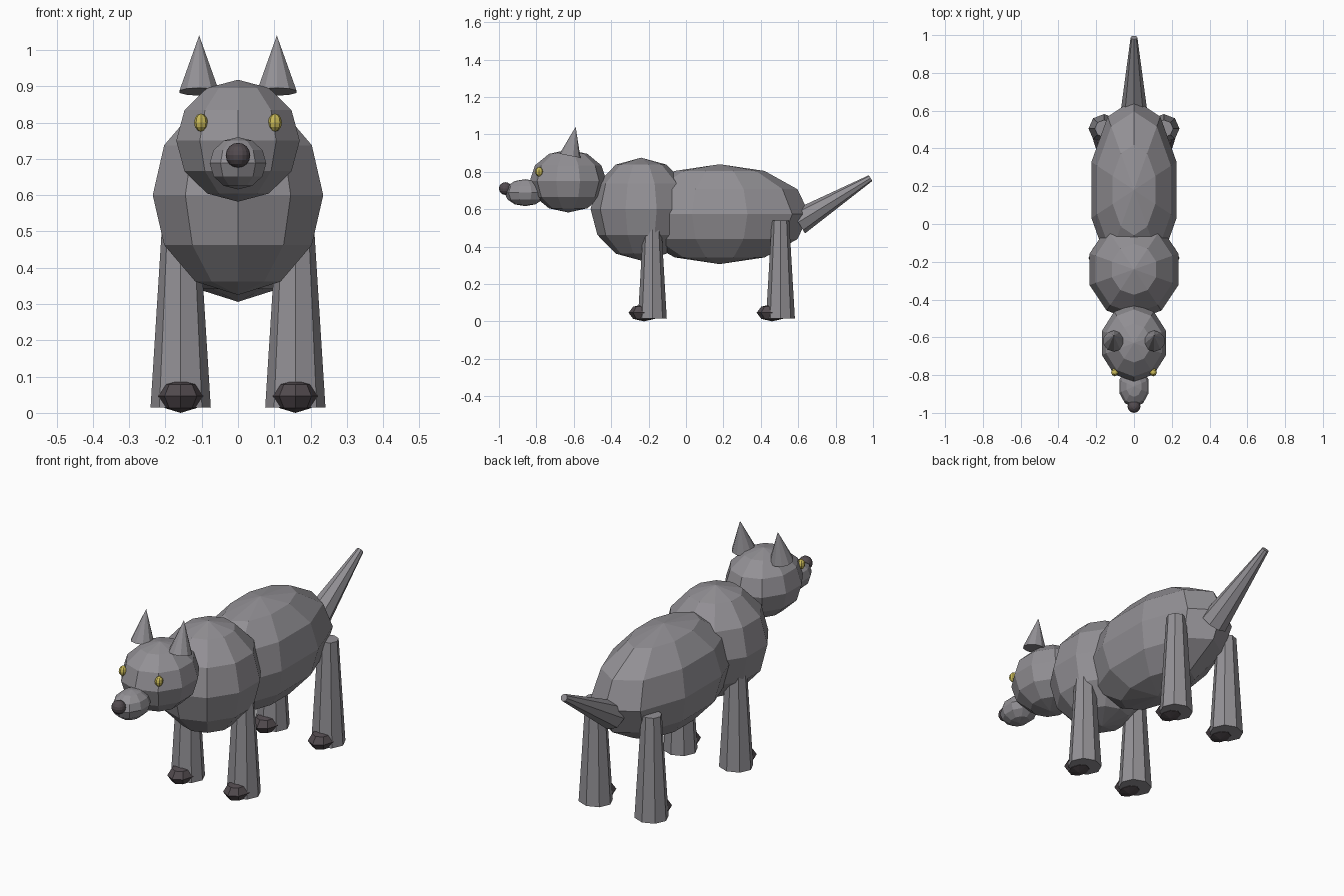
import bpy, bmesh
from mathutils import Matrix, Vector

if "Cube" in bpy.data.objects:
    bpy.data.objects.remove(bpy.data.objects["Cube"])


def material(name, rgb):
    m = bpy.data.materials.new(name)
    m.diffuse_color = (*rgb, 1)
    m.use_nodes = True
    m.node_tree.nodes["Principled BSDF"].inputs["Base Color"].default_value = m.diffuse_color
    return m


FUR = material("grey fur", (0.29, 0.28, 0.30))
DARK = material("dark pads", (0.085, 0.070, 0.078))
GOLD = material("gold eyes", (0.60, 0.50, 0.10))


def finish(name, bm, mat):
    mesh = bpy.data.meshes.new(name)
    bmesh.ops.recalc_face_normals(bm, faces=bm.faces)
    bm.to_mesh(mesh)
    bm.free()
    mesh.materials.append(mat)
    obj = bpy.data.objects.new(name, mesh)
    bpy.context.collection.objects.link(obj)
    return obj


def ball(name, center, radii, mat, segments=10, rings=6):
    """Faceted ellipsoid, poles up, with a vertex column facing the front."""
    bm = bmesh.new()
    bmesh.ops.create_uvsphere(bm, u_segments=segments, v_segments=rings, radius=1)
    # turn so that a vertex column always lies on the y axis
    v = min(bm.verts, key=lambda p: abs(p.co.z) + abs(p.co.x) + (p.co.y > 0))
    if abs(v.co.x) > 0.01:
        bmesh.ops.rotate(bm, verts=bm.verts, matrix=Matrix.Rotation(1.5707963, 3, 'Z'))
    bmesh.ops.transform(bm, verts=bm.verts,
                        matrix=Matrix.Translation(center) @ Matrix.Diagonal((*radii, 1)))
    return finish(name, bm, mat)


def taper(name, base, tip, r_base, r_tip, mat, segments=8, squash_y=1.0):
    """Tapered prism from base to tip."""
    base, tip = Vector(base), Vector(tip)
    axis = tip - base
    bm = bmesh.new()
    bmesh.ops.create_cone(bm, cap_ends=True, segments=segments, radius1=r_base,
                          radius2=r_tip, depth=axis.length)
    # keep the sides square to x while leaning in the yz plane
    z = axis.normalized()
    x = Vector((1, 0, 0))
    y = z.cross(x)
    turn = Matrix((x, y, z)).transposed().to_4x4()
    bmesh.ops.transform(bm, verts=bm.verts, matrix=Matrix.Translation((base + tip) / 2)
                        @ turn @ Matrix.Diagonal((1, squash_y, 1, 1)))
    bmesh.ops.remove_doubles(bm, verts=bm.verts, dist=1e-5)
    return finish(name, bm, mat)


# Trunk, chest and head
ball("body", (0, 0.18, 0.573), (0.237, 0.48, 0.267), FUR)
ball("chest", (0, -0.24, 0.60), (0.247, 0.27, 0.275), FUR)
ball("head", (0, -0.63, 0.75), (0.179, 0.205, 0.168), FUR)
ball("snout", (0, -0.86, 0.688), (0.082, 0.11, 0.072), FUR)
ball("nose", (0, -0.966, 0.71), (0.034, 0.034, 0.034), DARK, 16, 8)

# Tail
taper("tail", (0, 0.60, 0.53), (0, 0.987, 0.766), 0.07, 0.018, FUR)

# Paired parts
for side, s in (("left", 1), ("right", -1)):
    ball(side + "_eye", (s * 0.102, -0.785, 0.80), (0.019, 0.022, 0.025), GOLD, 8, 6)
    taper(side + "_ear", (s * 0.107, -0.62, 0.885), (s * 0.107, -0.59, 1.04),
          0.057, 0.0, FUR, 10)
    for part, y in (("front", -0.18), ("hind", 0.505)):
        taper(f"{side}_{part}_leg", (s * 0.158, y, 0.015), (s * 0.158, y, 0.54),
              0.083, 0.05, FUR, 8, 0.93)
        ball(f"{side}_{part}_paw", (s * 0.158, y - 0.045, 0.046),
             (0.063, 0.082, 0.046), DARK, 8, 4)
